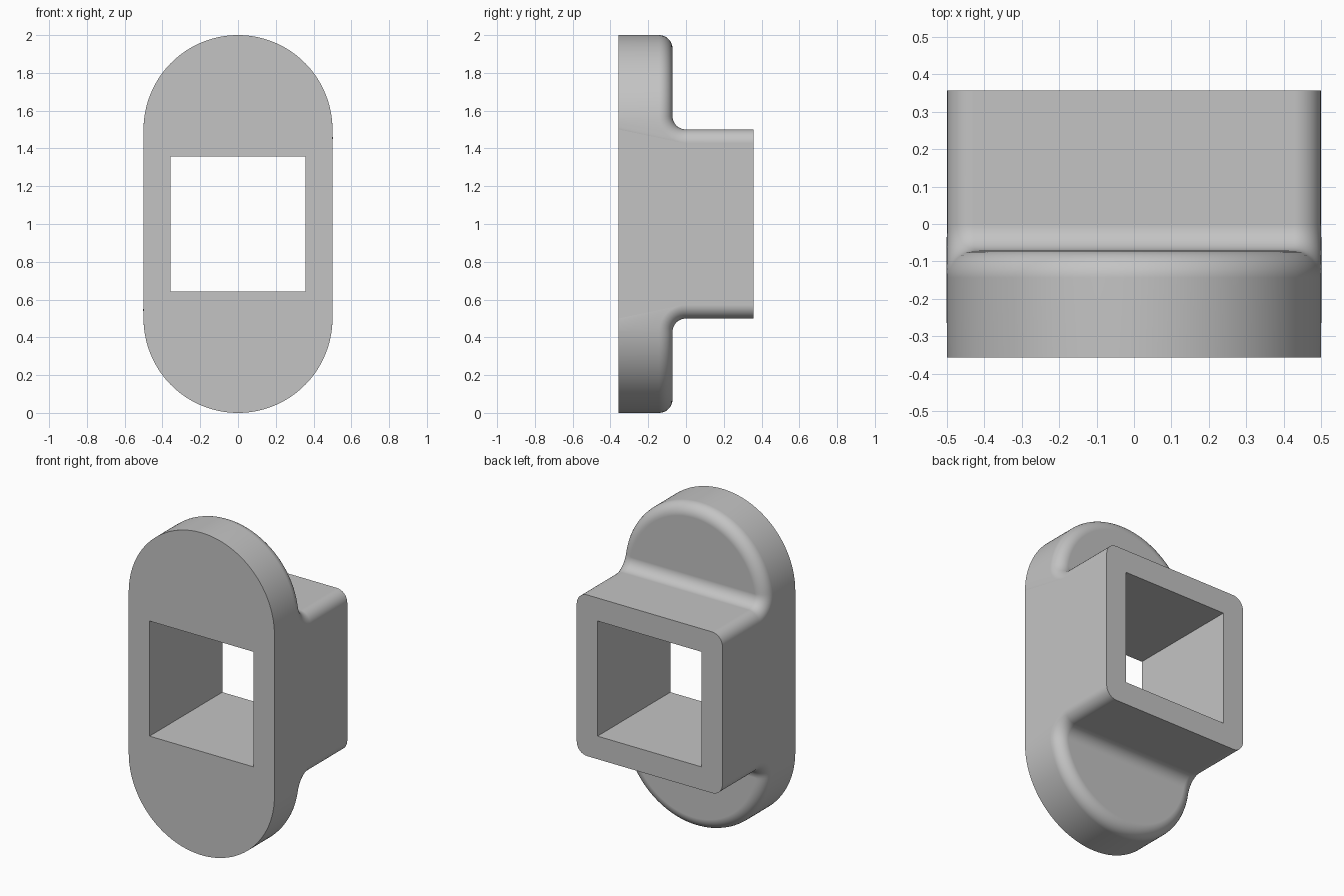
import bpy, bmesh
from math import sin, cos, pi, asin, sqrt

cube = bpy.data.objects.get("Cube")
if cube:
    bpy.data.objects.remove(cube)

R = 0.0714                      # rounding and fillet radius
FRONT, PLATE, BACK = -0.357, -0.0714, 0.357
HALF = 0.357                    # half size of the square opening

grey = bpy.data.materials.new("light grey")
grey.use_nodes = True
grey.diffuse_color = (0.55, 0.55, 0.55, 1)
grey.node_tree.nodes["Principled BSDF"].inputs["Base Color"].default_value = grey.diffuse_color

bm = bmesh.new()
cache = {}


def vert(x, y, z):
    key = (round(x, 5), round(y, 5), round(z, 5))
    if key not in cache:
        cache[key] = bm.verts.new(key)
    return cache[key]


def face(points):
    bm.faces.new(list(dict.fromkeys(vert(*p) for p in points)))


def mirror_x(points):
    return [(-x, y, z) for x, y, z in points]


# Back contour: round end of the plate, then the fillet up to the sleeve
N, F = 36, 10
low = asin(2 * R)
arc = []
for i in range(N + 1):
    a = pi / 2 + (low - pi / 2) * i / N
    arc.append((0.5 * cos(a), PLATE, 0.5 + 0.5 * sin(a)))
fillet = [arc[-1]]
for i in range(1, F + 1):
    a = pi / 2 * i / F
    h = R * (1 - sin(a))
    fillet.append((sqrt(0.25 - h * h), -R * cos(a), 0.5 + h))
edge = arc + fillet[1:]
rim = [(x, FRONT, z) for x, y, z in edge]

# Both ends of the body
for s in (1, -1):
    def place(points):
        return [(x, y, 1 + s * z) for x, y, z in points]
    face(place(arc + mirror_x(arc)[::-1]))
    for p, q in zip(fillet, fillet[1:]):
        face(place([p, q] + mirror_x([q, p])))
    for i in range(len(edge) - 1):
        wall = [edge[i], edge[i + 1], rim[i + 1], rim[i]]
        face(place(wall))
        face(place(mirror_x(wall)))
    top = [(0.5, 0, 0.5), (0.5, BACK, 0.5)]
    face(place(top + mirror_x(top)[::-1]))

# Flat sides, sleeve end and front
for x in (0.5, -0.5):
    half = [(x, FRONT, 1.5), (x, 0, 1.5), (x, BACK, 1.5)]
    face(half + [(x, y, 2 - z) for x, y, z in half[::-1]])
face([(x, BACK, z) for x, z in ((-0.5, 0.5), (0.5, 0.5), (0.5, 1.5), (-0.5, 1.5))])
side = [(x, y, 1 + z) for x, y, z in rim] + [(x, y, 1 - z) for x, y, z in rim[::-1]]
face(side + mirror_x(side)[::-1])
bmesh.ops.recalc_face_normals(bm, faces=bm.faces)

# Round the continuous outer edge over plate, fillet and sleeve
chain = []
for e in bm.edges:
    a, b = (v.co for v in e.verts)
    if min(a.y, b.y) > -0.2 and min(a.y, b.y) < 0.3 and a.x * b.x >= 0:
        chain.append(e)
bmesh.ops.bevel(bm, geom=chain, offset=R, offset_type='OFFSET', segments=8,
                profile=0.5, affect='EDGES', clamp_overlap=False)
bmesh.ops.recalc_face_normals(bm, faces=bm.faces)

mesh = bpy.data.meshes.new("flanged_sleeve")
bm.to_mesh(mesh)
bm.free()
body = bpy.data.objects.new("flanged_sleeve", mesh)
bpy.context.collection.objects.link(body)
mesh.materials.append(grey)

# Square opening through the sleeve
bpy.ops.mesh.primitive_cube_add(size=1, location=(0, 0, 1))
cutter = bpy.context.object
cutter.name = "opening_cutter"
cutter.scale = (2 * HALF, 2, 2 * HALF)
cutter.hide_render = True
cutter.data.materials.append(grey)
cut = body.modifiers.new("opening", 'BOOLEAN')
cut.operation = 'DIFFERENCE'
cut.solver = 'EXACT'
cut.object = cutter

bpy.ops.object.select_all(action='DESELECT')
body.select_set(True)
bpy.context.view_layer.objects.active = body
bpy.ops.object.modifier_apply(modifier=cut.name)
bpy.data.objects.remove(cutter)

# Smooth rounds with flat faces kept flat
bpy.ops.object.shade_smooth_by_angle(angle=pi / 6)
weighted = body.modifiers.new("weighted_normals", 'WEIGHTED_NORMAL')
weighted.keep_sharp = True
